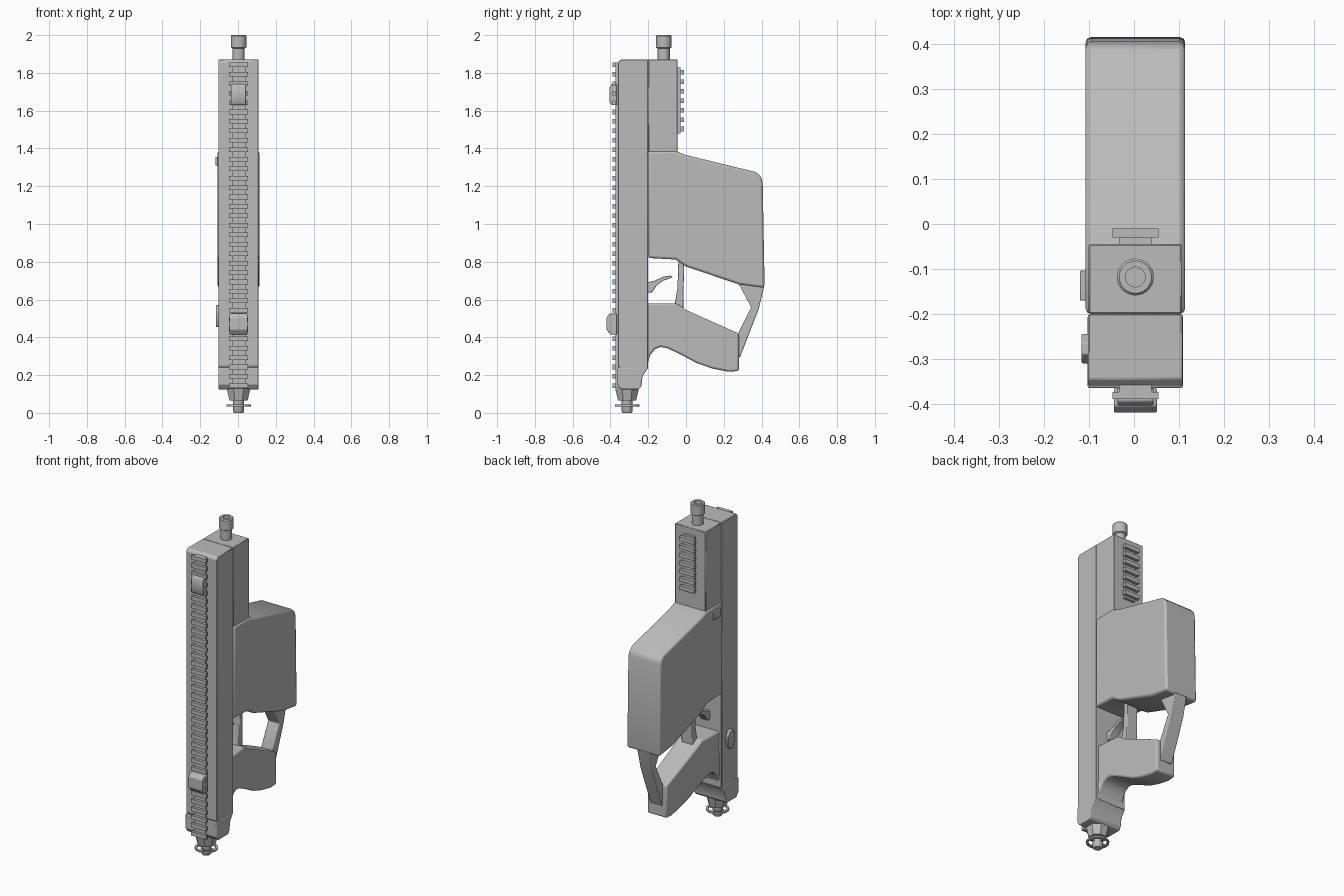
import bpy, bmesh, math
from mathutils import Vector

if "Cube" in bpy.data.objects:
    bpy.data.objects.remove(bpy.data.objects["Cube"])

grey = bpy.data.materials.new("grey")
grey.diffuse_color = (0.5, 0.5, 0.5, 1)
grey.use_nodes = True
grey.node_tree.nodes["Principled BSDF"].inputs["Base Color"].default_value = grey.diffuse_color
CX = 0.003  # middle of the body across its width


def finish(name, bm, bevel=0.0, segments=2, smooth=True):
    bmesh.ops.recalc_face_normals(bm, faces=bm.faces[:])
    mesh = bpy.data.meshes.new(name)
    bm.to_mesh(mesh)
    bm.free()
    ob = bpy.data.objects.new(name, mesh)
    bpy.context.collection.objects.link(ob)
    mesh.materials.append(grey)
    if bevel:
        mod = ob.modifiers.new("bevel", 'BEVEL')
        mod.width, mod.segments = bevel, segments
        mod.limit_method, mod.angle_limit = 'ANGLE', math.radians(32)
    if smooth:
        bpy.ops.object.select_all(action='DESELECT')
        ob.select_set(True)
        bpy.context.view_layer.objects.active = ob
        bpy.ops.object.shade_smooth_by_angle(angle=math.radians(32))
    return ob


def add_prism(bm, pts, x0, x1):
    """Extrude a side (y, z) profile from x0 to x1."""
    face = bm.faces.new([bm.verts.new((x0, y, z)) for y, z in pts])
    out = bmesh.ops.extrude_face_region(bm, geom=[face])
    verts = [v for v in out["geom"] if isinstance(v, bmesh.types.BMVert)]
    bmesh.ops.translate(bm, verts=verts, vec=(x1 - x0, 0, 0))


def prism(name, pts, half, bevel=0.0, cx=CX, segments=2):
    bm = bmesh.new()
    add_prism(bm, pts, cx - half, cx + half)
    return finish(name, bm, bevel, segments)


def rect(y0, y1, z0, z1):
    return [(y0, z0), (y1, z0), (y1, z1), (y0, z1)]


def lathe(name, profile, y, sides=32, turn=0.0):
    """Turn a closed (radius, z) profile about a vertical axis."""
    bm = bmesh.new()
    rings = []
    for i in range(sides):
        a = 2 * math.pi * i / sides + turn
        rings.append([bm.verts.new((CX + r * math.cos(a), y + r * math.sin(a), z))
                      for r, z in profile])
    n = len(profile)
    for i in range(sides):
        a, b = rings[i], rings[(i + 1) % sides]
        for j in range(n):
            k = (j + 1) % n
            bm.faces.new((a[j], b[j], b[k], a[k]))
    bmesh.ops.remove_doubles(bm, verts=bm.verts[:], dist=1e-5)
    return finish(name, bm)


def rail(name, y_body, y_mid, y_tip, z0, count, lip):
    """Strip with evenly spaced cross slats."""
    bm = bmesh.new()
    add_prism(bm, rect(y_body, y_mid, z0 - lip, z0 + 0.05 * (count - 1) + lip), CX - 0.036, CX + 0.036)
    for i in range(count):
        z = z0 + 0.05 * i
        add_prism(bm, rect(y_mid, y_tip, z - 0.012, z + 0.012), CX - 0.051, CX + 0.051)
    return finish(name, bm, smooth=False)


# long receiver and its upper rear block
prism("receiver", [(-0.36, 0.25), (-0.35, 0.235), (-0.2, 0.235), (-0.2, 1.87),
                   (-0.345, 1.87), (-0.36, 1.855)], 0.105, 0.003, segments=1)
prism("upper_block", rect(-0.2, -0.045, 1.38, 1.87), 0.104, 0.003, segments=1)

# large rear housing
prism("rear_housing", [(-0.2, 0.82), (-0.055, 0.812), (0.0, 0.775), (0.28, 0.68), (0.412, 0.662),
                       (0.416, 0.68), (0.406, 1.22), (0.398, 1.25), (0.37, 1.275), (0.0, 1.365),
                       (-0.05, 1.385), (-0.2, 1.385)], 0.111, 0.012)

# grip, narrowing toward its end
bm = bmesh.new()
add_prism(bm, [(-0.21, 0.58), (-0.05, 0.58), (0.0, 0.545), (0.28, 0.42), (0.28, 0.222), (0.225, 0.218),
               (0.14, 0.235), (0.06, 0.262), (-0.03, 0.31), (-0.1, 0.343), (-0.135, 0.349),
               (-0.165, 0.337), (-0.19, 0.305), (-0.21, 0.24)], -1, 1)
for v in bm.verts:
    half = 0.09 - 0.024 * min(1, max(0, (v.co.y + 0.2) / 0.3))
    v.co.x = CX + half * v.co.x
finish("grip", bm, 0.012)

# trigger, front guard post and rear strap
prism("trigger", [(-0.21, 0.69), (-0.165, 0.7), (-0.12, 0.722), (-0.08, 0.727), (-0.07, 0.718),
                  (-0.12, 0.7), (-0.155, 0.675), (-0.18, 0.638), (-0.21, 0.636)], 0.025, 0.003)
prism("guard_post", [(-0.04, 0.82), (-0.01, 0.80), (-0.015, 0.53), (-0.063, 0.56),
                     (-0.045, 0.66)], 0.038, 0.004)
prism("rear_strap", [(0.27, 0.70), (0.345, 0.56), (0.265, 0.4), (0.265, 0.29), (0.286, 0.295),
                     (0.385, 0.55), (0.414, 0.67)], 0.04, 0.004)

# lower end block
prism("end_block", [(-0.365, 0.15), (-0.345, 0.125), (-0.25, 0.125), (-0.237, 0.14), (-0.23, 0.195),
                    (-0.2, 0.24), (-0.365, 0.24)], 0.106, 0.004)

# lower nozzle with collar and ring
lathe("nozzle_collar", [(0, 0.13), (0.068, 0.13), (0.052, 0.065), (0, 0.065)], -0.312, 8, math.pi / 8)
lathe("nozzle_tip", [(0, 0.08), (0.03, 0.08), (0.03, 0.01), (0.024, 0.0), (0, 0.0)], -0.312, 16)
lathe("nozzle_ring", [(0.052, 0.034), (0.065, 0.034), (0.065, 0.044), (0.052, 0.044)], -0.312)
bm = bmesh.new()
for w, d in ((0.055, 0.006), (0.006, 0.055)):
    add_prism(bm, rect(-0.312 - d, -0.312 + d, 0.035, 0.043), CX - w, CX + w)
finish("ring_spokes", bm, smooth=False)

# upper muzzle with bore
lathe("muzzle", [(0, 1.86), (0.032, 1.86), (0.032, 1.93), (0.041, 1.935), (0.041, 1.995), (0.036, 2.0),
                 (0.022, 2.0), (0.022, 1.95), (0, 1.95)], -0.118)

# slatted rails
rail("front_rail", -0.355, -0.374, -0.39, 0.143, 35, 0.012)
rail("back_rail", -0.05, -0.03, -0.01, 1.503, 7, 0.025)

# folded sights
prism("upper_sight", [(-0.365, 1.63), (-0.395, 1.63), (-0.404, 1.645), (-0.404, 1.725),
                      (-0.395, 1.74), (-0.365, 1.74)], 0.04, 0.004)
prism("lower_sight", [(-0.365, 0.415), (-0.40, 0.415), (-0.42, 0.44), (-0.42, 0.505),
                      (-0.405, 0.525), (-0.365, 0.525)], 0.048, 0.004)

# controls on the left side
prism("side_button", rect(-0.17, -0.103, 1.31, 1.355), 0.01, 0.002, cx=-0.11)
prism("side_lever", [(-0.31, 0.49), (-0.29, 0.455), (-0.265, 0.455), (-0.245, 0.49), (-0.245, 0.54),
                     (-0.265, 0.57), (-0.29, 0.57), (-0.31, 0.54)], 0.01, 0.003, cx=-0.107)
